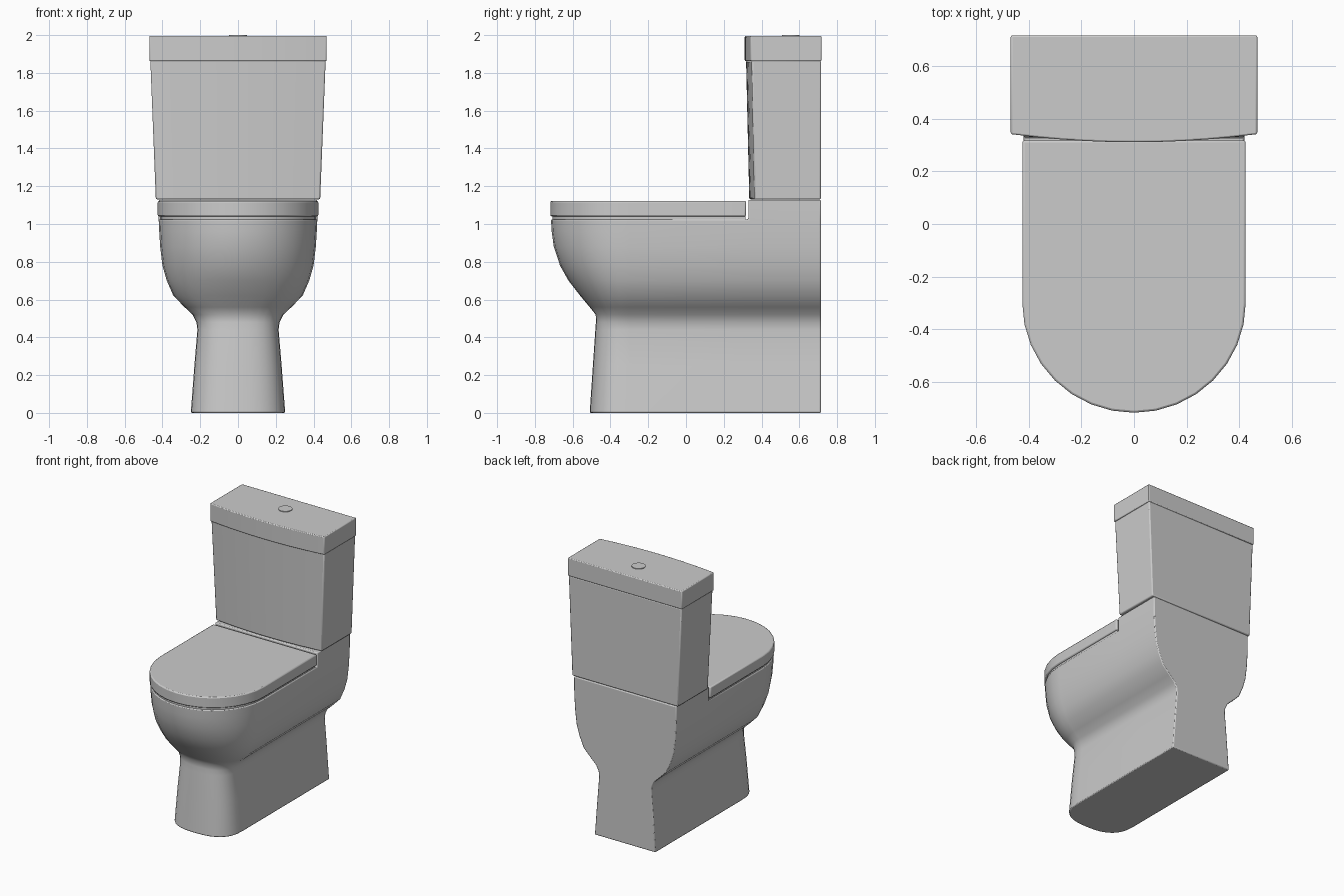
import bpy, bmesh
from math import sin, cos, pi, radians

if "Cube" in bpy.data.objects:
    bpy.data.objects.remove(bpy.data.objects["Cube"])

BACK = 0.715
SPLIT = 0.33


def d_outline(w, front, start, back, power=2.0, n=8, split=None):
    """D-shaped outline: straight sides, rounded front, flat back."""
    right = [(w, back)] + ([(w, split)] if split is not None else [])
    arc = []
    for i in range(2 * n + 1):
        a = pi * i / (2 * n)
        c, s = cos(a), max(sin(a), 0.0)
        x = w * abs(c) ** (2 / power) * (1 if c > 0 else -1)
        arc.append((x, start + (front - start) * s ** (2 / power)))
    return right + arc + [(-x, y) for x, y in reversed(right)]


def bowed_outline(w, middle, corner, back, n=10):
    """Box outline with a gently bowed front."""
    pts = [(w, back)]
    for i in range(n + 1):
        t = 1 - 2 * i / n
        pts.append((w * t, middle + (corner - middle) * t * t))
    return pts + [(-w, back)]


def loft(name, sections, bevel, step=0.0):
    """Skin a stack of (z, outline); optionally raise the rear of the top."""
    bm = bmesh.new()
    rings = [[bm.verts.new((x, y, z)) for x, y in pts] for z, pts in sections]
    n = len(rings[0])
    for a, b in zip(rings, rings[1:]):
        for i in range(n):
            j = (i + 1) % n
            bm.faces.new((a[i], a[j], b[j], b[i]))
    bm.faces.new(rings[0])
    top = rings[-1]
    if step:
        bm.faces.new(top[1:-1])
        rear = bm.faces.new((top[0], top[1], top[-2], top[-1]))
        ext = bmesh.ops.extrude_face_region(bm, geom=[rear])
        bmesh.ops.delete(bm, geom=[rear], context='FACES_ONLY')
        for v in ext['geom']:
            if isinstance(v, bmesh.types.BMVert):
                v.co.z += step
    else:
        bm.faces.new(top)
    bmesh.ops.recalc_face_normals(bm, faces=bm.faces)
    mesh = bpy.data.meshes.new(name)
    bm.to_mesh(mesh)
    bm.free()
    obj = bpy.data.objects.new(name, mesh)
    bpy.context.collection.objects.link(obj)
    if bevel:
        mod = obj.modifiers.new("soft_edges", 'BEVEL')
        mod.width, mod.segments = bevel, 2
        mod.limit_method, mod.angle_limit = 'ANGLE', radians(55)
    finish(obj)
    return obj


def finish(obj):
    bpy.ops.object.select_all(action='DESELECT')
    obj.select_set(True)
    bpy.context.view_layer.objects.active = obj
    bpy.ops.object.shade_smooth_by_angle(angle=radians(40))


# Pedestal and bowl, with the raised shelf behind: z, half width, front, roundness
profile = [(0.0, 0.25, -0.51, 2.6), (0.25, 0.231, -0.493, 2.6),
           (0.44, 0.215, -0.48, 2.5), (0.48, 0.22, -0.477, 2.4),
           (0.52, 0.24, -0.478, 2.3), (0.56, 0.283, -0.51, 2.2),
           (0.62, 0.342, -0.56, 2.1), (0.70, 0.377, -0.622, 2.0),
           (0.78, 0.40, -0.667, 2.0), (0.88, 0.412, -0.70, 2.0),
           (0.96, 0.417, -0.711, 2.0), (1.025, 0.42, -0.715, 2.0)]
loft("bowl", [(z, d_outline(w, f, -0.3, BACK, p, split=SPLIT))
              for z, w, f, p in profile], 0.007, step=0.103)

# Seat ring and closed seat lid
loft("seat", [(z, d_outline(0.413, -0.707, -0.3, 0.315)) for z in (1.02, 1.045)], 0)
loft("seat_lid", [(z, d_outline(0.425, -0.718, -0.3, 0.318))
                  for z in (1.04, 1.122)], 0.008)

# Cistern tank widening upward, and its lid
loft("tank", [(1.13, bowed_outline(0.435, 0.335, 0.362, BACK)),
              (1.865, bowed_outline(0.464, 0.318, 0.348, BACK))], 0.008)
loft("tank_lid", [(1.862, bowed_outline(0.469, 0.311, 0.342, 0.717)),
                  (1.996, bowed_outline(0.469, 0.311, 0.342, 0.717))], 0.006)

# Flush button
bpy.ops.mesh.primitive_cylinder_add(vertices=32, radius=0.047, depth=0.02,
                                    location=(0, 0.555, 1.991))
button = bpy.context.object
button.name = "flush_button"
finish(button)
